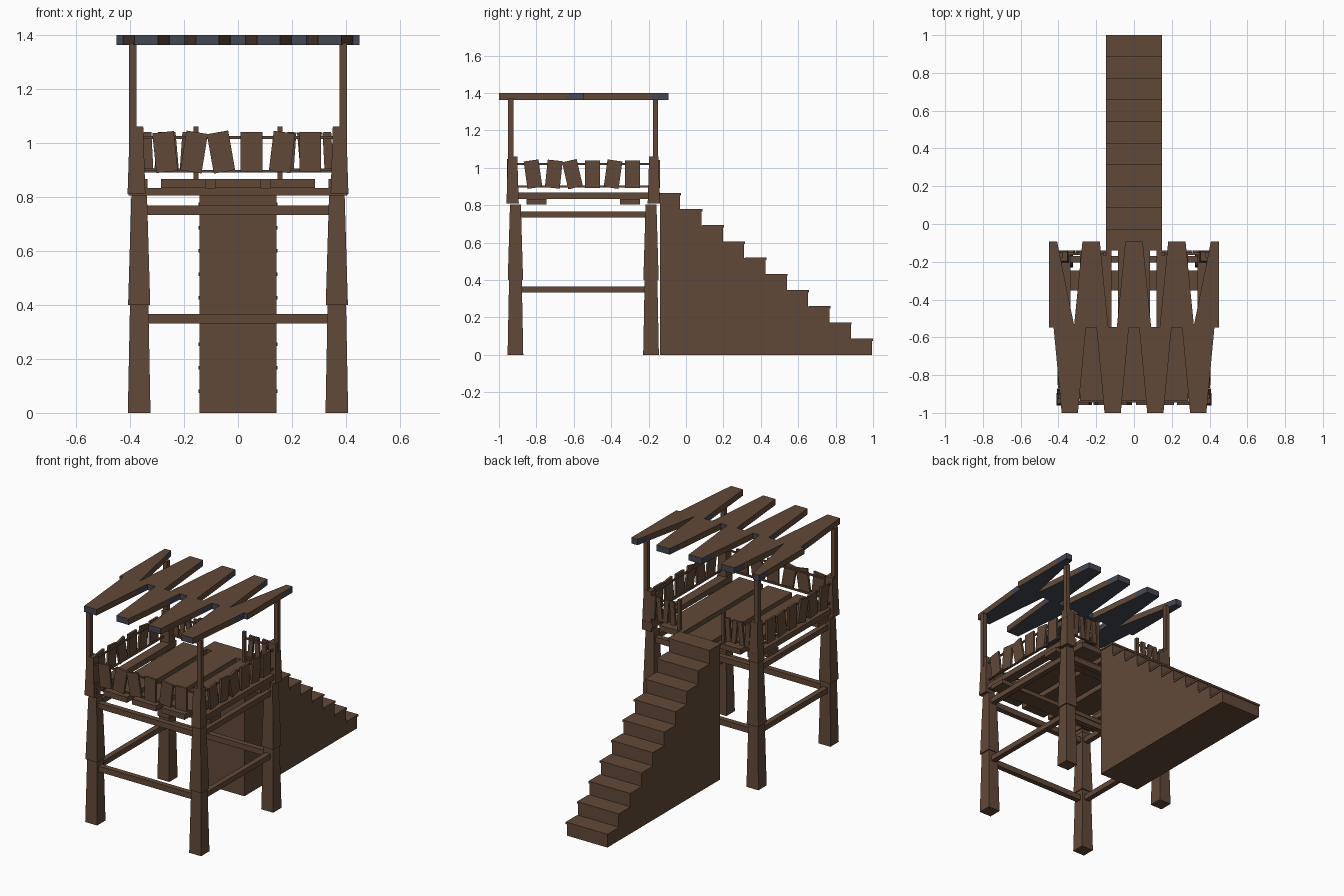
import bpy
from math import radians
from mathutils import Matrix, Vector

if "Cube" in bpy.data.objects:
    bpy.data.objects.remove(bpy.data.objects["Cube"])


def material(name, rgb):
    m = bpy.data.materials.new(name)
    m.use_nodes = True
    m.diffuse_color = (*rgb, 1)
    m.node_tree.nodes["Principled BSDF"].inputs["Base Color"].default_value = (*rgb, 1)
    return m


WOOD = material("brown wood", (0.12, 0.066, 0.039))
SLATE = material("slate grey", (0.06, 0.063, 0.085))


def make(name, verts, faces):
    mesh = bpy.data.meshes.new(name)
    mesh.from_pydata(verts, [], faces)
    mesh.materials.append(WOOD)
    ob = bpy.data.objects.new(name, mesh)
    bpy.context.collection.objects.link(ob)
    return ob


def loft(name, rings):
    """Close a stack of equal rings into a solid."""
    n = len(rings[0])
    faces = [tuple(reversed(range(n)))]
    for r in range(len(rings) - 1):
        a = r * n
        faces += [(a + i, a + (i + 1) % n, a + n + (i + 1) % n, a + n + i) for i in range(n)]
    last = (len(rings) - 1) * n
    faces.append(tuple(range(last, last + n)))
    return make(name, [v for ring in rings for v in ring], faces)


def column(name, x, y, z0, z1, bottom, top):
    """Square column, tapered from half width bottom to top."""
    def ring(h, z):
        return [(x - h, y - h, z), (x + h, y - h, z), (x + h, y + h, z), (x - h, y + h, z)]
    return loft(name, [ring(bottom, z0), ring(top, z1)])


def box(name, x0, x1, y0, y1, z0, z1):
    rings = [[(x0, y0, z), (x1, y0, z), (x1, y1, z), (x0, y1, z)] for z in (z0, z1)]
    return loft(name, rings)


def slat(name, x, y, axis, tilt, width=0.08, height=0.148, thick=0.014):
    """Railing board leaning by tilt degrees in its own plane."""
    sx, sy = (thick, width) if axis == "X" else (width, thick)
    ob = box(name, -sx / 2, sx / 2, -sy / 2, sy / 2, -height / 2, height / 2)
    ob.data.transform(Matrix.Translation(Vector((x, y, 0.966))) @ Matrix.Rotation(radians(tilt), 4, axis))


LEG_X, FRONT, BACK = 0.366, -0.912, -0.187

# Legs, corner posts and roof poles
for sx, side in ((-1, "right"), (1, "left")):
    for y, end, post_y, pole_y in ((FRONT, "front", -0.927, -0.937), (BACK, "back", -0.172, -0.163)):
        tag = f"{end}_{side}"
        column("lower_leg_" + tag, sx * LEG_X, y, 0, 0.405, 0.042, 0.034)
        column("upper_leg_" + tag, sx * LEG_X, y, 0.4, 0.805, 0.041, 0.029)
        column("corner_post_" + tag, sx * 0.376, post_y, 0.81, 1.06, 0.033, 0.025)
        column("roof_pole_" + tag, sx * 0.39, pole_y, 1.0, 1.37, 0.014, 0.014)

# Beams between the legs
for z, level in ((0.349, "lower"), (0.75, "upper")):
    for y, end in ((FRONT, "front"), (BACK, "back")):
        box(f"{level}_{end}_beam", -LEG_X, LEG_X, y - 0.017, y + 0.017, z - 0.018, z + 0.018)
    for sx, side in ((-1, "right"), (1, "left")):
        x = sx * LEG_X
        box(f"{level}_{side}_beam", x - 0.017, x + 0.017, FRONT, BACK, z - 0.017, z + 0.017)

# Deck on two cross boards
for y in (-0.8, -0.3):
    box("deck_cross_board", -0.405, 0.405, y - 0.053, y + 0.053, 0.805, 0.832)
for x, half in ((-0.365, 0.03), (-0.203, 0.083), (0, 0.085), (0.203, 0.083), (0.365, 0.03)):
    box("deck_plank", x - half, x + half, -0.945, -0.14, 0.832, 0.867)

# Front railing
for z in (0.895, 1.02):
    box("front_rail", -0.38, 0.38, -0.945, -0.935, z - 0.005, z + 0.005)
for x, tilt in ((-0.27, -6), (-0.163, 9), (-0.063, -10), (0.05, 0), (0.163, 7), (0.267, 0)):
    slat("front_slat", x, -0.95, "Y", tilt)

# Side railings
for sx, side in ((-1, "right"), (1, "left")):
    x = sx * 0.385
    for z in (0.9, 1.02):
        box(side + "_rail", x - 0.005, x + 0.005, -0.93, -0.17, z - 0.005, z + 0.005)
    for y, tilt in ((-0.818, 8), (-0.707, -6), (-0.607, 13), (-0.5, 0), (-0.39, -8), (-0.285, 0)):
        slat(side + "_slat", sx * 0.396, y, "X", tilt)

# Back railings beside the stairs
for sx, side in ((-1, "right"), (1, "left")):
    x0, x1 = sorted((sx * 0.155, sx * 0.38))
    for z in (0.9, 1.02):
        box(f"back_{side}_rail", x0, x1, -0.163, -0.153, z - 0.005, z + 0.005)
    column(f"back_{side}_end_post", sx * 0.155, -0.158, 0.86, 1.06, 0.009, 0.009)
    for i, tilt in enumerate((4, -5, 6, -3)):
        slat(f"back_{side}_slat", sx * (0.195 + 0.046 * i), -0.147, "Y", tilt, width=0.032)

# Solid stairs with a slight lip on each tread
STEPS, TOP, START = 10, 0.865, -0.14
run, rise = (1 - START) / STEPS, TOP / STEPS
profile = [(START, 0), (0.995, 0)]
for i in range(STEPS):
    y = 0.995 - run * i
    profile += [(y, rise * (i + 1))] if i == 0 else [(y, rise * i), (y, rise * (i + 1))]
profile.append((START, TOP))
loft("stairs", [[(x, y, z) for y, z in profile] for x in (-0.143, 0.143)])
for i in range(STEPS):
    y, z = 1 - run * i, rise * (i + 1)
    box("tread", -0.147, 0.147, y - run, y, z - 0.012, z + 0.001)


# Roof boards: tapered, grey beneath and at the ends
def roof_board(name, x, y_tip, y_wide, tip, wide):
    """tip and wide are (left, right) offsets from x."""
    def ring(t):
        y = y_tip + (y_wide - y_tip) * t
        a, b = (x + p + (q - p) * t for p, q in zip(tip, wide))
        return [(a, y, 1.362), (b, y, 1.362), (b, y, 1.4), (a, y, 1.4)]
    stops = (0, 0.8, 1) if y_wide > y_tip else (0, 0.2, 1)
    rings = [ring(t) for t in stops]
    if y_wide > y_tip:
        rings = rings[::-1]
    ob = loft(name, rings)
    ob.data.materials.append(SLATE)
    high = max(y_tip, y_wide)
    for f in ob.data.polygons:
        flat_top = f.center.z > 1.395
        under = f.center.z < 1.367
        if under or (not flat_top and (abs(f.normal.y) > 0.9 or f.center.y > high - 0.1)):
            f.material_index = 1


for x in (-0.34, -0.113, 0.113, 0.34):
    roof_board("front_roof_board", x, -1, -0.545, (-0.043, 0.043), (-0.086, 0.086))
for x in (-0.227, 0, 0.227):
    roof_board("back_roof_board", x, -0.093, -0.547, (-0.046, 0.046), (-0.091, 0.091))
roof_board("back_roof_edge_right", -0.45, -0.093, -0.547, (0, 0.043), (0, 0.135))
roof_board("back_roof_edge_left", 0.45, -0.093, -0.547, (-0.043, 0), (-0.135, 0))

# Make every part's faces point outward
import bmesh
for ob in bpy.context.collection.objects:
    if ob.type == "MESH" and (WOOD.name in ob.data.materials):
        bm = bmesh.new()
        bm.from_mesh(ob.data)
        bmesh.ops.recalc_face_normals(bm, faces=bm.faces)
        bm.to_mesh(ob.data)
        bm.free()
